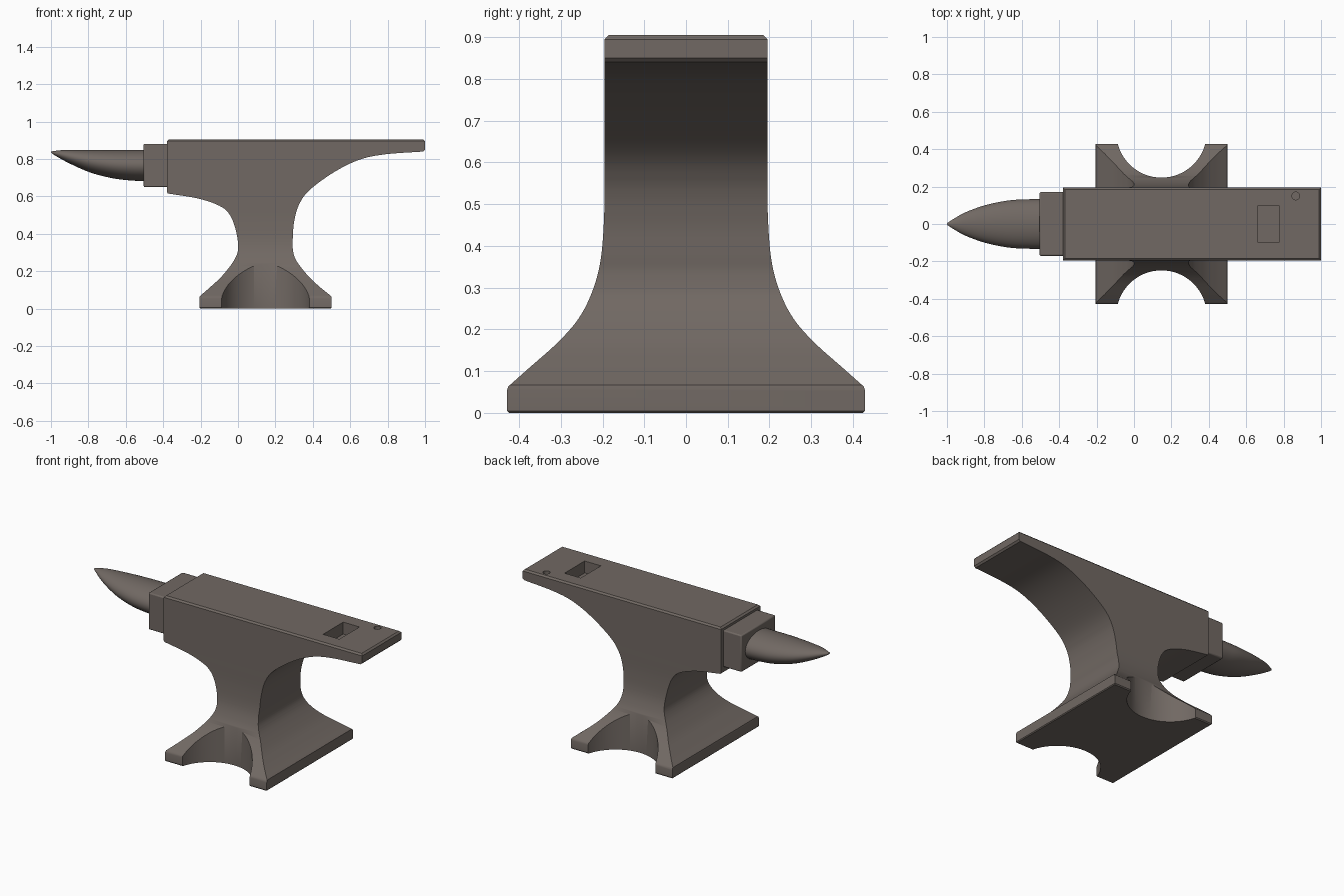
import bpy, bmesh, math
from mathutils import Vector

if "Cube" in bpy.data.objects:
    bpy.data.objects.remove(bpy.data.objects["Cube"])

iron = bpy.data.materials.new("dark iron")
iron.diffuse_color = (0.165, 0.14, 0.125, 1)
iron.use_nodes = True
iron.node_tree.nodes["Principled BSDF"].inputs["Base Color"].default_value = iron.diffuse_color


def smooth(pts, n=6):
    """Catmull-Rom curve through the points."""
    p = [Vector(q) for q in pts]
    p = [2 * p[0] - p[1]] + p + [2 * p[-1] - p[-2]]
    out = []
    for i in range(1, len(p) - 2):
        a, b, c, d = p[i - 1:i + 3]
        for k in range(n):
            t = k / n
            out.append(0.5 * (2 * b + (c - a) * t + (2 * a - 5 * b + 4 * c - d) * t * t
                              + (3 * b - a - 3 * c + d) * t ** 3))
    return out + [p[-2]]


def finish(name, bm):
    bmesh.ops.recalc_face_normals(bm, faces=bm.faces)
    me = bpy.data.meshes.new(name)
    bm.to_mesh(me)
    bm.free()
    me.materials.append(iron)
    ob = bpy.data.objects.new(name, me)
    bpy.context.collection.objects.link(ob)
    return ob


def extrude(name, pts, place, lo, hi):
    """Closed 2D outline swept from lo to hi; place maps (u, v, depth) to xyz."""
    bm = bmesh.new()
    a, b = [[bm.verts.new(place(u, v, d)) for u, v in pts] for d in (lo, hi)]
    bm.faces.new(a)
    bm.faces.new(b)
    for i in range(len(pts)):
        j = (i + 1) % len(pts)
        bm.faces.new((a[i], a[j], b[j], b[i]))
    return finish(name, bm)


def select(ob):
    bpy.ops.object.select_all(action='DESELECT')
    ob.select_set(True)
    bpy.context.view_layer.objects.active = ob


def boolean(ob, cutter, op):
    m = ob.modifiers.new("cut", 'BOOLEAN')
    m.operation, m.object, m.solver = op, cutter, 'EXACT'
    select(ob)
    bpy.ops.object.modifier_apply(modifier=m.name)
    bpy.data.objects.remove(cutter)


def shade(ob):
    select(ob)
    bpy.ops.object.shade_smooth_by_angle(angle=math.radians(35))


def circle(x, y, r, n):
    return [(x + r * math.cos(2 * math.pi * i / n), y + r * math.sin(2 * math.pi * i / n))
            for i in range(n)]


# Body: front outline intersected with side outline
left = smooth([(-.376, .616), (-.21, .588), (-.096, .548), (-.043, .50), (-.012, .42),
               (.001, .326), (-.02, .26), (-.084, .176), (-.145, .118), (-.204, .067)])
right = smooth([(.498, .067), (.435, .118), (.374, .176), (.31, .26), (.292, .326),
                (.293, .38), (.30, .465), (.326, .556), (.385, .636), (.519, .733),
                (.652, .797), (.786, .825), (.99, .84)])
front = ([Vector(q) for q in ((-.37, .905), (-.38, .895), (-.38, .624))] + left
         + [Vector(q) for q in ((-.207, .055), (-.207, .005), (-.202, 0),
                                (.495, 0), (.5, .005), (.5, .055))]
         + right + [Vector(q) for q in ((1, .85), (1, .895), (.99, .905))])
body = extrude("anvil_body", front, lambda u, v, d: (u, d, v), -.6, .6)

half = [Vector(q) for q in ((.42, -.05), (.424, 0), (.429, .006), (.429, .053))] + smooth(
    [(.426, .063), (.38, .104), (.307, .169), (.256, .228), (.223, .295), (.204, .37),
     (.196, .475), (.195, .60)]) + [Vector(q) for q in ((.195, .895), (.185, .905), (.175, .95))]
side = half + [Vector((-p.x, p.y)) for p in reversed(half)]
boolean(body, extrude("side_cutter", side, lambda u, v, d: (d, u, v), -1.5, 1.5), 'INTERSECT')

# Round scallops in the foot
up = lambda u, v, d: (u, v, d)
for s in (-1, 1):
    boolean(body, extrude("scallop_cutter", circle(.147, s * .49, .242, 96), up, -.1, .5),
            'DIFFERENCE')

# Square and round tool holes in the heel
boolean(body, extrude("square_hole_cutter", [(.662, -.1), (.775, -.1), (.775, .1), (.662, .1)],
                      up, .83, 1), 'DIFFERENCE')
boolean(body, extrude("round_hole_cutter", circle(.865, .15, .021, 24), up, .85, 1),
        'DIFFERENCE')
shade(body)

# Step block between face and horn
step = extrude("step_block", [(-.505, -.17), (-.36, -.17), (-.36, .17), (-.505, .17)],
               up, .65, .881)
bev = step.modifiers.new("soft_edges", 'BEVEL')
bev.width, bev.segments = .007, 2
shade(step)

# Horn: elliptical rings (x, half width, bottom, top) swept to a point
stations = [(-.997, .006, .832), (-.97, .024, .814), (-.9, .063, .776), (-.79, .102, .728),
            (-.67, .126, .697), (-.57, .132, .685), (-.49, .133, .682)]
bm = bmesh.new()
N = 40
rings = []
for x, w, zb in smooth(stations, 5):
    zt = .849 - .009 * max(0, (-x - .9) / .1) ** 2
    c, h = (zt + zb) / 2, (zt - zb) / 2
    rings.append([bm.verts.new((x, y, z)) for y, z in
                  [(w * p, c + h * q) for p, q in circle(0, 0, 1, N)]])
for a, b in zip(rings, rings[1:]):
    for i in range(N):
        bm.faces.new((a[i], a[(i + 1) % N], b[(i + 1) % N], b[i]))
tip = bm.verts.new((-1, 0, .837))
for i in range(N):
    bm.faces.new((tip, rings[0][i], rings[0][(i + 1) % N]))
bm.faces.new(rings[-1])
shade(finish("horn", bm))
